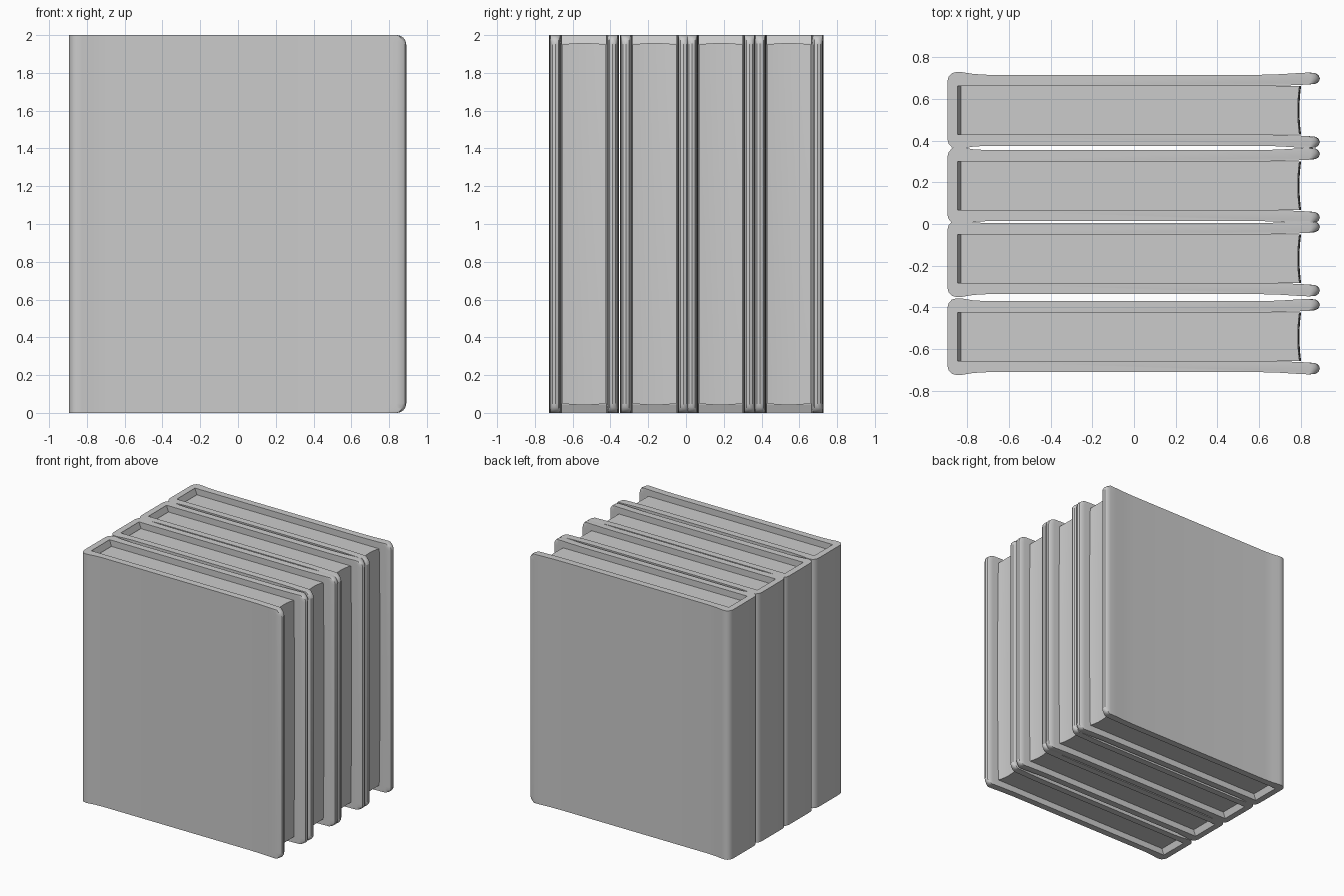
import bpy, bmesh, math

if "Cube" in bpy.data.objects:
    bpy.data.objects.remove(bpy.data.objects["Cube"])

H = 2.0          # book height
HALF = 0.116     # half thickness of the page block

# Half outline of a cover seen from above: spine, board, rounded fore edge, inside face
HALF_COVER = [
    (-0.895, 0.135), (-0.889, 0.160), (-0.873, 0.178), (-0.850, 0.184),
    (-0.825, 0.183), (-0.770, 0.174), (-0.700, 0.170), (0.600, 0.170),
    (0.700, 0.173), (0.780, 0.178), (0.840, 0.181), (0.870, 0.178),
    (0.885, 0.168), (0.891, 0.152), (0.885, 0.136), (0.870, 0.127),
    (0.840, 0.124), (0.780, 0.121), (0.630, HALF), (-0.845, HALF)]


def finish(bm, name, y, smooth=True):
    bmesh.ops.recalc_face_normals(bm, faces=bm.faces)
    mesh = bpy.data.meshes.new(name)
    bm.to_mesh(mesh)
    bm.free()
    ob = bpy.data.objects.new(name, mesh)
    ob.location.y = y
    bpy.context.collection.objects.link(ob)
    if smooth:
        bpy.ops.object.select_all(action='DESELECT')
        ob.select_set(True)
        bpy.context.view_layer.objects.active = ob
        bpy.ops.object.shade_smooth_by_angle(angle=math.radians(35))
    return ob


def loft(bm, rings):
    """Skin a stack of closed rings and cap both ends."""
    vs = [[bm.verts.new(p) for p in r] for r in rings]
    n = len(vs[0])
    for a, b in zip(vs, vs[1:]):
        for i in range(n):
            j = (i + 1) % n
            bm.faces.new((a[i], a[j], b[j], b[i]))
    bm.faces.new(vs[0][::-1])
    bm.faces.new(vs[-1])


def cover(name, y):
    # U-shaped cover whose fore-edge corners are rounded towards top and bottom
    outline = HALF_COVER + [(x, -v) for x, v in reversed(HALF_COVER)]
    r = 0.05
    low = [r * (1 - math.cos(math.radians(a))) for a in (4, 25, 45, 65, 90)]
    low[0] = 0.0
    rings = []
    for z in low + [H - z for z in reversed(low)]:
        d = min(z, H - z)
        f = max(0.08, math.sqrt(max(0, 1 - (1 - d / r) ** 2)))
        rings.append([(x if x < 0.84 else 0.84 + (x - 0.84) * f, v, z)
                      for x, v in outline])
    bm = bmesh.new()
    loft(bm, rings)
    finish(bm, name, y)


def pages(name, y):
    # Page block, hollow along the fore edge and slightly short of the cover
    n, m = 8, 8
    rings = []
    for k in range(m + 1):
        t = 2 * k / m - 1
        ring = [(-0.835, HALF, 0), (-0.835, -HALF, 0)]
        for i in range(n + 1):
            s = 2 * i / n - 1
            ring.append((0.801 - 0.008 * (1 - s * s) - 0.008 * t * t, s * HALF, 0))
        rings.append([(x, v, H / 2 + t * (0.958 - 0.008 * (v / HALF) ** 2))
                      for x, v, _ in ring])
    bm = bmesh.new()
    loft(bm, rings)
    finish(bm, name, y)


def lining(name, y):
    # Sloped lining inside the spine at both ends of the page block
    prof = [(-0.846, 0.002), (-0.829, 0.045), (-0.829, H - 0.045), (-0.846, H - 0.002)]
    bm = bmesh.new()
    loft(bm, [[(x, v, z) for x, z in prof] for v in (-HALF, HALF)])
    finish(bm, name, y, smooth=False)


# Four books standing side by side
for i, y in enumerate((-0.540, -0.166, 0.184, 0.545), 1):
    cover(f"book_{i}_cover", y)
    pages(f"book_{i}_pages", y)
    lining(f"book_{i}_spine_lining", y)
